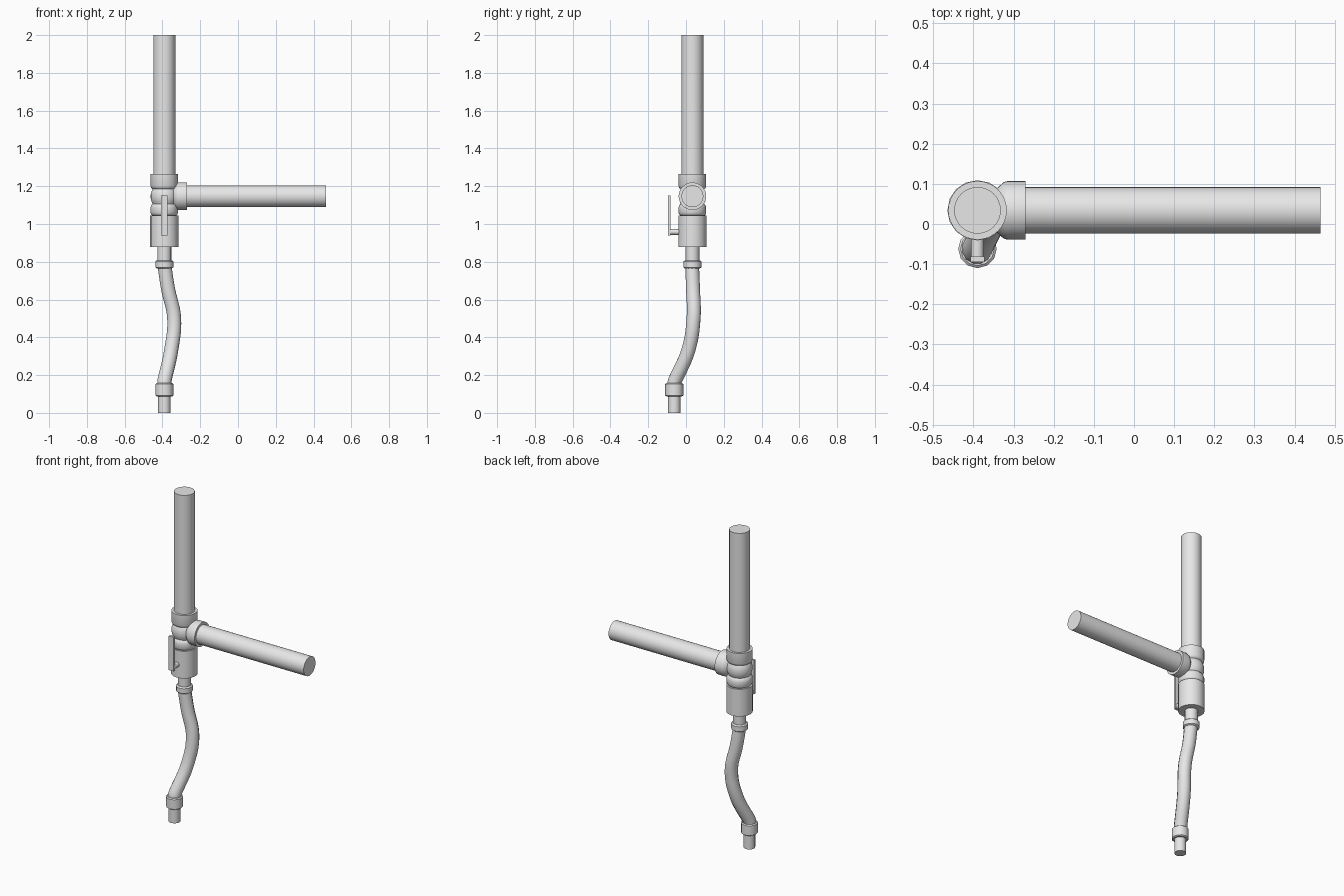
import bpy, bmesh, math
from mathutils import Matrix, Vector

cube = bpy.data.objects.get("Cube")
if cube:
    bpy.data.objects.remove(cube)

grey = bpy.data.materials.new("plain grey")
grey.use_nodes = True
grey.diffuse_color = (0.8, 0.8, 0.8, 1)
grey.node_tree.nodes["Principled BSDF"].inputs["Base Color"].default_value = (0.8, 0.8, 0.8, 1)


def finish(obj, angle=40):
    obj.data.materials.clear()
    obj.data.materials.append(grey)
    bpy.ops.object.select_all(action="DESELECT")
    obj.select_set(True)
    bpy.context.view_layer.objects.active = obj
    bpy.ops.object.shade_smooth_by_angle(angle=math.radians(angle))
    return obj


def mesh_object(name, bm):
    bmesh.ops.recalc_face_normals(bm, faces=bm.faces)
    mesh = bpy.data.meshes.new(name)
    bm.to_mesh(mesh)
    bm.free()
    obj = bpy.data.objects.new(name, mesh)
    bpy.context.collection.objects.link(obj)
    return finish(obj)


def lathe(name, origin, profile, sides=32, axis="Z"):
    """Revolve (radius, distance) pairs about an axis through origin, capped at both ends."""
    turn = Vector((0, 0, 1)).rotation_difference(
        Vector({"X": (1, 0, 0), "Y": (0, 1, 0), "Z": (0, 0, 1)}[axis])).to_matrix().to_4x4()
    place = Matrix.Translation(origin) @ turn
    bm = bmesh.new()
    rings = []
    for r, d in profile:
        angles = [math.tau * i / sides for i in range(sides)]
        rings.append([bm.verts.new(place @ Vector((r * math.cos(a), r * math.sin(a), d)))
                      for a in angles])
    for low, high in zip(rings, rings[1:]):
        for i in range(sides):
            j = (i + 1) % sides
            bm.faces.new((low[i], low[j], high[j], high[i]))
    bm.faces.new(rings[0])
    bm.faces.new(rings[-1])
    return mesh_object(name, bm)


def box(name, low, high):
    bm = bmesh.new()
    bmesh.ops.create_cube(bm, size=1)
    low, high = Vector(low), Vector(high)
    bmesh.ops.scale(bm, vec=high - low, verts=bm.verts)
    bmesh.ops.translate(bm, vec=(low + high) / 2, verts=bm.verts)
    return mesh_object(name, bm)


X, Y = -0.39, 0.034
main = (X, Y, 0)
branch = (0, Y, 1.147)

# Long pipes
lathe("upright_pipe", main, [(0.058, 1.2), (0.058, 2.0)])
lathe("branch_pipe", branch, [(0.058, -0.33), (0.058, 0.465)], axis="X")

# Tee fitting with its collars
lathe("tee_body", main, [
    (0.05, 1.04), (0.067, 1.047), (0.073, 1.058), (0.073, 1.088), (0.069, 1.1),
    (0.062, 1.107), (0.068, 1.12), (0.072, 1.135), (0.072, 1.157), (0.068, 1.173),
    (0.062, 1.185), (0.069, 1.19), (0.073, 1.2), (0.073, 1.265)])
lathe("branch_collar", branch, [
    (0.04, -0.38), (0.04, -0.358), (0.062, -0.334), (0.07, -0.325),
    (0.073, -0.315), (0.073, -0.27)], axis="X")

# Valve with its lever
lathe("valve_body", main, [(0.075, 0.877), (0.075, 1.045)], sides=16)
lathe("lever_stem", (X, -0.09, 0.958), [(0.016, 0), (0.016, 0.08)], sides=12, axis="Y")
box("valve_lever", (X - 0.017, -0.095, 0.94), (X + 0.017, -0.081, 1.15))

# Hose fittings
lathe("upper_nipple", main, [(0.037, 0.79), (0.037, 0.89)], sides=16)
lathe("upper_hose_collar", main, [
    (0.04, 0.765), (0.048, 0.771), (0.048, 0.801), (0.04, 0.808)], sides=12)
lower = (X, -0.062, 0)
lathe("lower_nipple", lower, [(0.033, 0), (0.033, 0.1)], sides=16)
lathe("lower_hose_collar", lower, [
    (0.042, 0.088), (0.048, 0.093), (0.048, 0.152), (0.042, 0.157)], sides=12)

# Bent hose
path = [(X, Y - 0.002, 0.785), (-0.371, 0.037, 0.66), (-0.338, 0.04, 0.5),
        (-0.354, 0.012, 0.33), (X, -0.06, 0.165), (X - 0.001, -0.062, 0.15)]
curve = bpy.data.curves.new("hose", "CURVE")
curve.dimensions = "3D"
curve.bevel_depth = 0.038
curve.bevel_resolution = 4
curve.resolution_u = 8
curve.use_fill_caps = True
spline = curve.splines.new("BEZIER")
spline.bezier_points.add(len(path) - 1)
for point, co in zip(spline.bezier_points, path):
    point.co = co
    point.handle_left_type = point.handle_right_type = "AUTO"
hose = bpy.data.objects.new("hose", curve)
bpy.context.collection.objects.link(hose)
bpy.ops.object.select_all(action="DESELECT")
hose.select_set(True)
bpy.context.view_layer.objects.active = hose
bpy.ops.object.convert(target="MESH")
finish(bpy.context.view_layer.objects.active)
